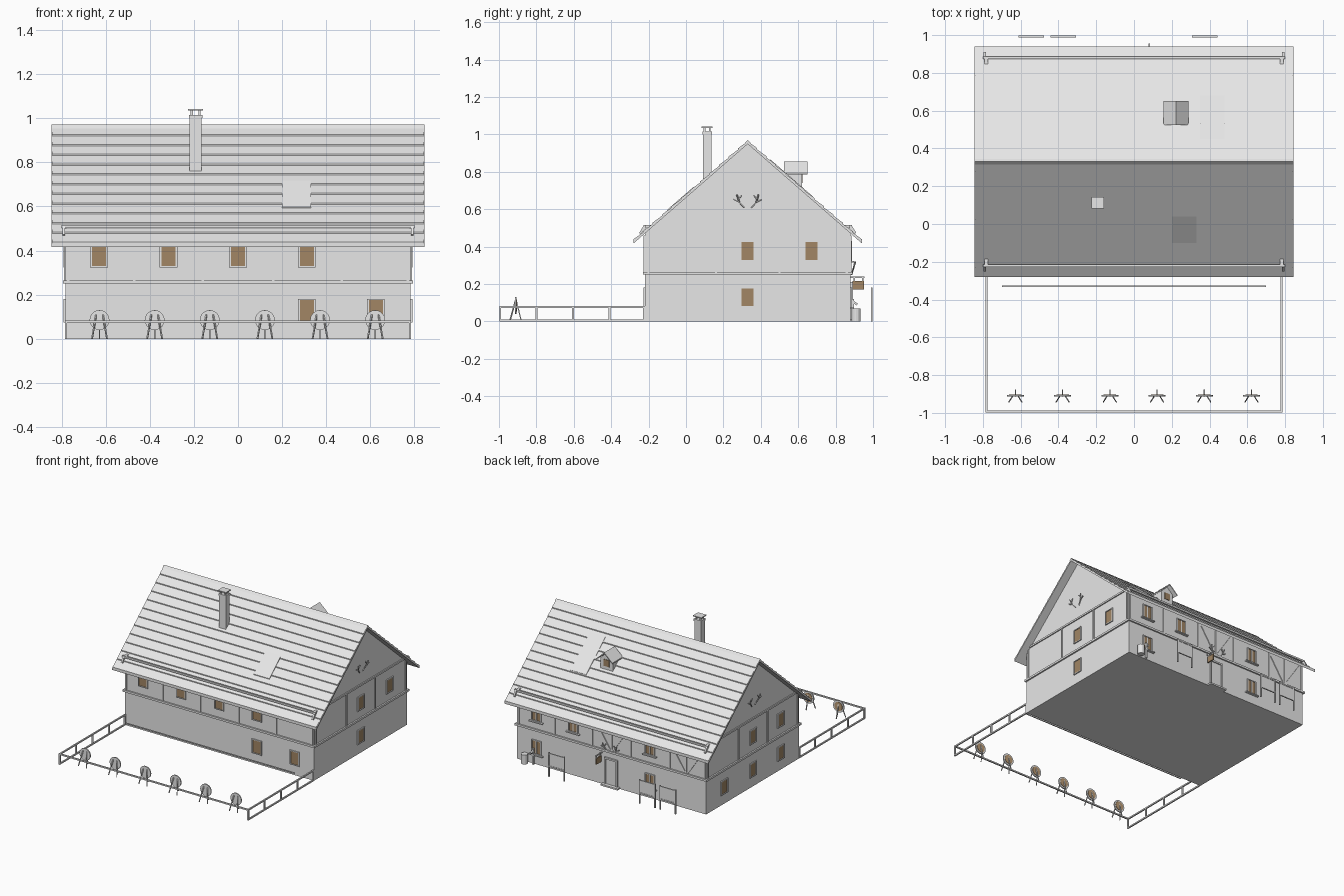
import bpy, bmesh, math
from mathutils import Vector, Matrix

if "Cube" in bpy.data.objects:
    bpy.data.objects.remove(bpy.data.objects["Cube"])


def material(name, r, g, b):
    m = bpy.data.materials.new(name)
    m.diffuse_color = (r, g, b, 1)
    m.use_nodes = True
    m.node_tree.nodes["Principled BSDF"].inputs["Base Color"].default_value = m.diffuse_color
    return m


PLASTER = material("light grey", .8, .8, .8)
BROWN = material("window brown", .36, .24, .13)
TAN = material("target tan", .50, .33, .18)


def finish(name, bm, mat):
    bmesh.ops.recalc_face_normals(bm, faces=bm.faces[:])
    me = bpy.data.meshes.new(name)
    bm.to_mesh(me)
    bm.free()
    me.materials.append(mat)
    ob = bpy.data.objects.new(name, me)
    bpy.context.collection.objects.link(ob)
    return ob


def boxes(name, items, mat=PLASTER):
    """Boxes given as pairs of opposite corners."""
    bm = bmesh.new()
    for a, b in items:
        a, b = Vector(a), Vector(b)
        s = b - a
        bmesh.ops.create_cube(bm, size=1, matrix=Matrix.Translation((a + b) / 2)
                              @ Matrix.Diagonal((abs(s.x), abs(s.y), abs(s.z), 1)))
    return finish(name, bm, mat)


def bars(name, items, width, mat=PLASTER):
    """Square bars between pairs of points."""
    bm = bmesh.new()
    for a, b in items:
        a, b = Vector(a), Vector(b)
        d = b - a
        bmesh.ops.create_cube(bm, size=1, matrix=Matrix.Translation((a + b) / 2)
                              @ d.to_track_quat('Z', 'Y').to_matrix().to_4x4()
                              @ Matrix.Diagonal((width, width, d.length, 1)))
    return finish(name, bm, mat)


def prisms(name, items, mat=PLASTER, axis='x'):
    """Each profile (u, z) is extruded from t0 to t1 along the axis."""
    bm = bmesh.new()
    for prof, t0, t1 in items:
        ends = [[bm.verts.new((t, u, z) if axis == 'x' else (u, t, z)) for u, z in prof]
                for t in (t0, t1)]
        bm.faces.new(ends[0])
        bm.faces.new(ends[1])
        n = len(prof)
        for i in range(n):
            j = (i + 1) % n
            bm.faces.new((ends[0][i], ends[0][j], ends[1][j], ends[1][i]))
    return finish(name, bm, mat)


def cylinder(name, center, r1, r2, depth, rot, mat, seg=20):
    bm = bmesh.new()
    bmesh.ops.create_cone(bm, cap_ends=True, segments=seg, radius1=r1, radius2=r2, depth=depth,
                          matrix=Matrix.Translation(center) @ Matrix.Rotation(rot, 4, 'X'))
    return finish(name, bm, mat)


X, Y0, Y1, RY, RZ, SL = .783, -.22, .88, .33, .962, .87


def on(wall, u, z, d=0):
    """Point on a wall, d units out of it."""
    return {'front': (u, Y0 - d, z), 'back': (u, Y1 + d, z),
            'right': (X + d, u, z), 'left': (-X - d, u, z)}[wall]


def roof_z(d):
    return RZ - SL * d


# House body with gables
prisms("house_walls", [([(Y0, 0), (Y1, 0), (Y1, roof_z(.55) - .012), (RY, RZ - .012),
                         (Y0, roof_z(.55) - .012)], -X, X)])

# Storey band and gable beams
boxes("storey_band", [((-X - .011, Y0 - .011, .25), (X + .011, Y1 + .011, .265))])
boxes("gable_beams", [((s * (X - .01), Y0 + .005, .502), (s * (X + .008), Y1 - .005, .515)) for s in (-1, 1)])

# Roof decking and overlapping shingle courses
deck, courses = [], []
N = 12
for s in (-1, 1):
    P = lambda d, lift: (RY + s * d, roof_z(d) + lift)
    deck.append(([P(0, 0), P(.61, 0), P(.61, -.014), P(0, -.014)], -.845, .845))
    for i in range(N):
        d0, d1 = .61 * i / N, .61 * (i + 1) / N
        courses.append(([P(d0, 0), P(d0, .001), P(d1, .008), P(d1, 0)], -.843, .843))
prisms("roof_deck", deck)
prisms("roof_courses", courses)
prisms("ridge_cap", [([(RY - .015, RZ - .008), (RY, RZ + .009), (RY + .015, RZ - .008), (RY, RZ - .01)], -.845, .845)])


# Flat roof patches
def patch(s, d0, d1, x0, x1):
    return ([(RY + s * d, roof_z(d) + h) for d, h in ((d0, .009), (d1, .009), (d1, 0), (d0, 0))], x0, x1)


prisms("roof_patches", [patch(-1, .29, .43, .2, .33), patch(1, .12, .35, .35, .48)])

# Snow rails near the eaves
rail = []
for s in (-1, 1):
    y, z = RY + s * .55, roof_z(.55) + .026
    rail.append(((-.8, y, z), (.8, y, z)))
    for x in (-.79, .79):
        rail.append(((x, y, z), (x, y + s * .025, z - .04)))
        rail.append(((x, y, z), (x, y, z - .03)))
bars("snow_rails", rail, .013)

# Chimney with raised cap
cx, cy = -.192, .113
boxes("chimney", [((cx - .027, cy - .022, .74), (cx + .027, cy + .022, 1.0)),
                  ((cx - .031, cy - .026, 1.0), (cx + .031, cy + .026, 1.015)),
                  ((cx - .034, cy - .03, 1.034), (cx + .034, cy + .03, 1.041))]
      + [((cx + a - .005, cy + b - .005, 1.01), (cx + a + .005, cy + b + .005, 1.036))
         for a in (-.018, .018) for b in (-.014, .014)])

# Dormer on the rear slope
dx = .222
prisms("dormer_body", [([(dx - .05, .69), (dx + .05, .69), (dx + .05, .795), (dx, .842), (dx - .05, .795)], .535, .62)], axis='y')
prisms("dormer_roof", [([(dx, .855), (dx + s * .067, .793), (dx + s * .067, .784), (dx, .845)], .525, .65)
                       for s in (-1, 1)], axis='y')
boxes("dormer_window", [((dx - .022, .618, .74), (dx + .022, .624, .79))], BROWN)

# Windows: brown panes with raised frames and, at the rear, a mullion and sill
HIGH, LOW = .376, .128
spots = [('front', u, HIGH) for u in (-.63, -.315, 0, .312)]
spots += [('front', u, LOW) for u in (.312, .625)]
spots += [('right', .33, HIGH), ('right', .67, HIGH), ('right', .33, LOW)]
spots += [('left', u, HIGH) for u in (0, .33)] + [('left', u, LOW) for u in (0, .33, .67)]
spots += [('back', u, HIGH) for u in (.62, .315, -.32)] + [('back', u, LOW) for u in (.62, -.32)]
panes, frames = [], []
for w, u, z in spots:
    a, b, h, k = .032, .04, .047, .053
    panes.append((on(w, u - a, z - h), on(w, u + a, z + h, .003)))
    for s in (-1, 1):
        frames.append((on(w, u + s * a, z - k), on(w, u + s * b, z + k, .008)))
        frames.append((on(w, u - a, z + s * h), on(w, u + a, z + s * k, .008)))
    if w == 'back':
        frames.append((on(w, u - .004, z - h), on(w, u + .004, z + h, .006)))
        frames.append((on(w, u - .055, z - k - .008), on(w, u + .055, z - k, .018)))
boxes("window_panes", panes, BROWN)
boxes("window_frames", frames)

# Upper-storey timber framing
timber = []
posts = {'front': (-.77, -.47, -.16, .16, .47, .77), 'right': (-.2, .16, .5, .86),
         'left': (-.2, .16, .5, .86), 'back': (-.77, -.48, -.16, .16, .47, .77)}
for w, us in posts.items():
    top = .46 if w in ('front', 'back') else .505
    timber += [(on(w, u, .26), on(w, u, top)) for u in us]
for u in (-.62, 0):
    timber.append((on('back', u, .26), on('back', u, .46)))
    for s in (-1, 1):
        timber.append((on('back', u + s * .01, .27), on('back', u + s * .13, .45)))
bars("timber_framing", timber, .012)

# Rear door
boxes("door_frame", [(on('back', -.055, 0), on('back', -.043, .21, .012)),
                     (on('back', .043, 0), on('back', .055, .21, .012)),
                     (on('back', -.055, .198), on('back', .055, .21, .012)),
                     (on('back', -.07, 0), on('back', .07, .012, .03))])
boxes("door_leaf", [(on('back', -.043, .012), on('back', .043, .198, .004))])


# Antlers on both gables and above the door
def antlers(name, w, u, z, lean):
    path = [(.018, 0, 0), (.045, .03, .4), (.058, .07, 1)]
    tines = [(path[0], path[1]), (path[1], path[2]), (path[1], (.075, .045, .6)),
             ((.05, .045, .6), (.032, .068, .8))]
    bars(name, [tuple(on(w, u + s * p[0], z + p[1], .006 + lean * p[2]) for p in t)
                for t in tines for s in (-1, 1)], .006)


antlers("right_antlers", 'right', RY, .607, .02)
antlers("left_antlers", 'left', RY, .607, .02)
antlers("door_antlers", 'back', 0, .25, .02)

# Hanging sign beside the door
bars("sign_bracket", [((.08, Y1, .235), (.08, .955, .235)), ((.08, .90, .235), (.08, .90, .215)),
                      ((.08, .945, .235), (.08, .945, .215))], .007)
boxes("hanging_sign", [((.076, .89, .17), (.084, .952, .215))], BROWN)

# Barrel and small pump at the rear corner
cylinder("barrel", (.7, .91, .035), .024, .024, .07, 0, PLASTER, 16)
bars("pump", [((.64, .893, 0), (.64, .893, .12)), ((.64, .893, .105), (.64, .915, .09))], .012)

# Notice boards behind the house
for i, x in enumerate((-.545, -.375, .375)):
    bars(f"notice_posts_{i}", [((x + s * .063, .993, 0), (x + s * .063, .993, .182)) for s in (-1, 1)]
         + [((x - .063, .993, z), (x + .063, .993, z)) for z in (.08, .172)], .009)
    boxes(f"notice_board_{i}", [((x - .06, .991, .082), (x + .06, .995, .17))])

# Yard fence
fence = [((-.785, -.993, .077), (.785, -.993, .077))]
for x in (-.78, .78):
    fence += [((x, -.995, z), (x, Y0, z)) for z in (.005, .077)]
    fence += [((x, y, 0), (x, y, .08)) for y in (-.993, -.8, -.605, -.41, -.225)]
bars("yard_fence", fence, .01)
bars("range_rail", [((-.7, -.33, .077), (.7, -.33, .077))], .008)

# Round range targets facing the house
for i in range(6):
    x = -.628 + .25 * i
    bars(f"target_stand_{i}", [((x + s * .015, -.912, .11), (x + s * .034, -.942, 0)) for s in (-1, 1)]
         + [((x, -.912, .13), (x, -.88, 0))], .006)
    cylinder(f"target_disc_{i}", (x, -.91, .085), .045, .045, .008, math.pi / 2, PLASTER)
    cylinder(f"target_face_{i}", (x, -.905, .085), .033, .033, .004, math.pi / 2, TAN)
